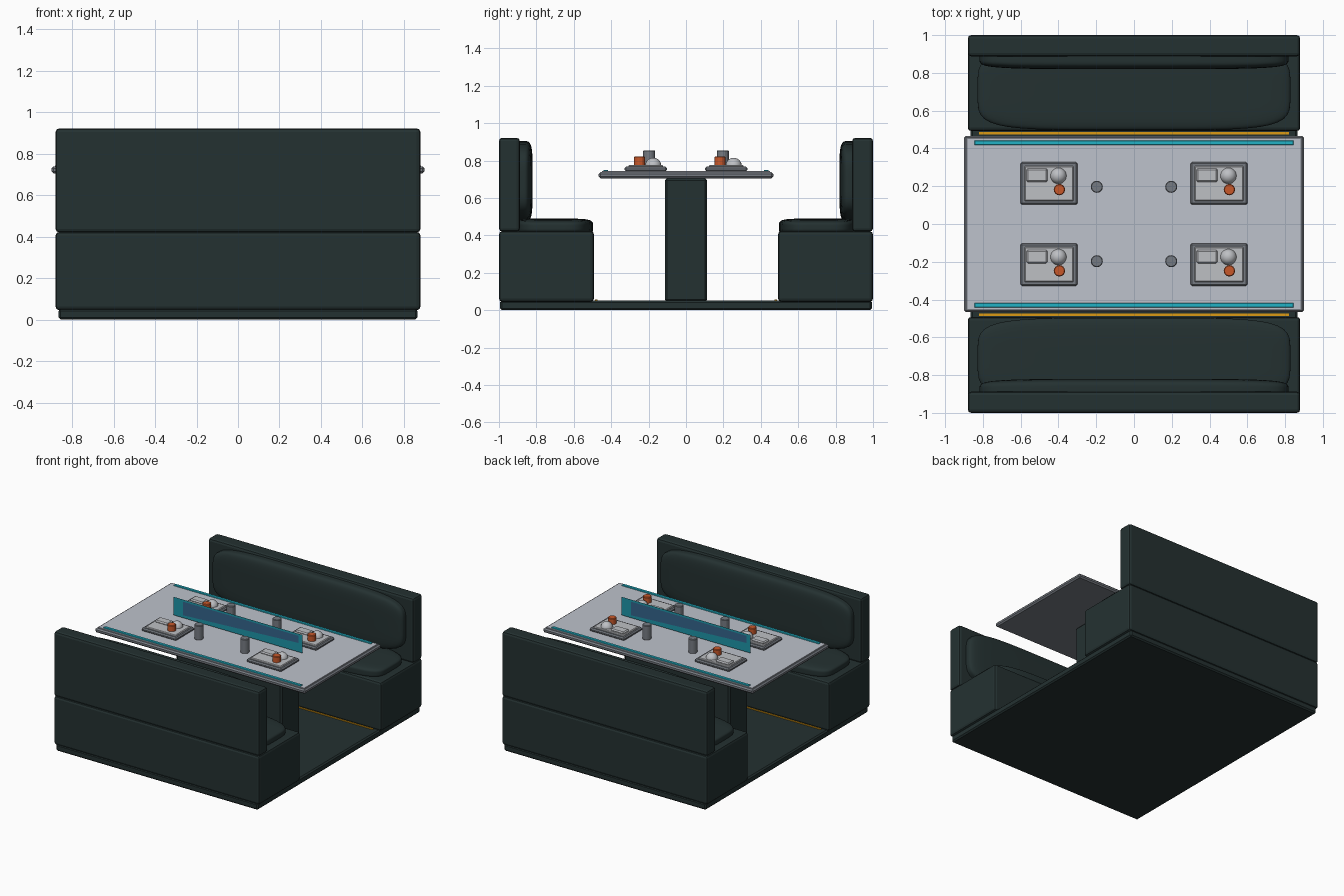
import bpy, bmesh
from mathutils import Vector

if "Cube" in bpy.data.objects:
    bpy.data.objects.remove(bpy.data.objects["Cube"])


def material(name, r, g, b):
    lin = [((c / 255 + 0.055) / 1.055) ** 2.4 if c > 10 else c / 255 / 12.92 for c in (r, g, b)]
    m = bpy.data.materials.new(name)
    m.diffuse_color = (*lin, 1)
    m.use_nodes = True
    m.node_tree.nodes["Principled BSDF"].inputs["Base Color"].default_value = m.diffuse_color
    return m


DARK = material("dark green grey", 36, 49, 49)
TOP = material("light table grey", 190, 194, 204)
RIM = material("mid grey", 118, 123, 130)
PALE = material("pale grey", 190, 192, 196)
CYAN = material("cyan", 34, 178, 198)
TEAL = material("teal", 30, 150, 168)
BLUE = material("steel blue", 52, 100, 140)
ORANGE = material("burnt orange", 200, 88, 42)
AMBER = material("amber", 222, 155, 20)


def finish(bm, name, mats, smooth=False):
    mesh = bpy.data.meshes.new(name)
    bmesh.ops.recalc_face_normals(bm, faces=bm.faces) if len(bm.faces) > 8 else None
    bm.to_mesh(mesh)
    bm.free()
    for m in mats:
        mesh.materials.append(m)
    if smooth:
        for p in mesh.polygons:
            p.use_smooth = True
    ob = bpy.data.objects.new(name, mesh)
    bpy.context.collection.objects.link(ob)
    return ob


def box(name, lo, hi, mat, bevel=0.0, seg=1):
    """Box between two corners, with optional chamfer."""
    bm = bmesh.new()
    bmesh.ops.create_cube(bm, size=1)
    for v in bm.verts:
        v.co = Vector((lo[i] + (hi[i] - lo[i]) * (v.co[i] + 0.5) for i in range(3)))
    if bevel:
        bmesh.ops.bevel(bm, geom=bm.edges[:], offset=bevel, segments=seg, affect='EDGES', profile=0.5)
    return finish(bm, name, [mat])


def pillow(name, centre, half, mat, n=5):
    """Soft cushion: a fine cube pulled onto a superellipsoid."""
    bm = bmesh.new()
    bmesh.ops.create_cube(bm, size=2)
    bmesh.ops.subdivide_edges(bm, edges=bm.edges[:], cuts=15, use_grid_fill=True)
    for v in bm.verts:
        k = sum(abs(c) ** n for c in v.co) ** (1 / n)
        v.co = Vector((centre[i] + half[i] * v.co[i] / k for i in range(3)))
    return finish(bm, name, [mat], True)


def cylinder(name, x, y, z0, z1, r, mat, bevel=0.004):
    bm = bmesh.new()
    bmesh.ops.create_cone(bm, cap_ends=True, segments=16, radius1=r, radius2=r, depth=z1 - z0)
    rims = [e for e in bm.edges if abs(e.verts[0].co.z - e.verts[1].co.z) < 1e-5]
    bmesh.ops.bevel(bm, geom=rims, offset=bevel, segments=1, affect='EDGES')
    bmesh.ops.translate(bm, verts=bm.verts[:], vec=(x, y, (z0 + z1) / 2))
    return finish(bm, name, [mat])


def dome(name, x, y, z, r, mat):
    bm = bmesh.new()
    bmesh.ops.create_uvsphere(bm, u_segments=20, v_segments=12, radius=r)
    bmesh.ops.bisect_plane(bm, geom=bm.verts[:] + bm.edges[:] + bm.faces[:],
                           plane_co=(0, 0, -0.001), plane_no=(0, 0, -1), clear_outer=True)
    bmesh.ops.translate(bm, verts=bm.verts[:], vec=(x, y, z))
    return finish(bm, name, [mat], True)


def span(s, a, b):
    """Order a mirrored y interval."""
    return sorted((s * a, s * b))


# Floor and table pedestal
box("floor", (-0.865, -0.995, 0), (0.865, 0.995, 0.052), DARK, 0.01)
box("pedestal", (-0.45, -0.113, 0.045), (0.45, 0.113, 0.705), DARK, 0.012)

# Benches, one on each side of the table
for side, s in (("front", -1), ("back", 1)):
    y0, y1 = span(s, 0.492, 1.0)
    box(side + "_bench_base", (-0.88, y0, 0.045), (0.88, y1, 0.423), DARK, 0.018, 2)
    y0, y1 = span(s, 0.888, 1.0)
    box(side + "_backrest", (-0.88, y0, 0.42), (0.88, y1, 0.922), DARK, 0.018, 2)
    pillow(side + "_seat_cushion", (0, s * 0.71, 0.445), (0.828, 0.213, 0.045), DARK)
    pillow(side + "_back_cushion", (0, s * 0.88, 0.69), (0.818, 0.06, 0.215), DARK)
    # Amber floor light strip and cyan table strip
    y0, y1 = span(s, 0.474, 0.486)
    box(side + "_floor_strip", (-0.82, y0, 0.05), (0.82, y1, 0.058), AMBER)
    y0, y1 = span(s, 0.417, 0.442)
    box(side + "_table_strip", (-0.845, y0, 0.74), (0.845, y1, 0.751), CYAN, 0.003)

# Table top: grey rim slab with a pale surface plate
box("table_slab", (-0.9, -0.467, 0.705), (0.9, 0.467, 0.739), RIM, 0.01)
box("table_surface", (-0.882, -0.449, 0.73), (0.882, 0.449, 0.744), TOP)

# Place settings: four identical trays and four cups
for i, (sx, sy) in enumerate(((-1, -1), (1, -1), (-1, 1), (1, 1))):
    x, y, k = 0.45 * sx, 0.215 * sy, str(i + 1)
    box("tray_base_" + k, (x - 0.15, y - 0.113, 0.743), (x + 0.15, y + 0.113, 0.768), RIM, 0.008)
    box("tray_inlay_" + k, (x - 0.13, y - 0.093, 0.76), (x + 0.13, y + 0.093, 0.776), PALE, 0.005)
    box("side_dish_" + k, (x - 0.12, y + 0.007, 0.77), (x - 0.007, y + 0.078, 0.79), PALE, 0.008)
    dome("food_dome_" + k, x + 0.05, y + 0.04, 0.772, 0.043, PALE)
    cylinder("orange_pot_" + k, x + 0.055, y - 0.033, 0.77, 0.822, 0.03, ORANGE)
    cylinder("cup_" + k, 0.197 * sx, 0.197 * sy, 0.742, 0.855, 0.032, RIM)

# Paper-thin display panel over the table, one skin per side
for side, s in (("front", -1), ("back", 1)):
    bm = bmesh.new()

    def face(points, index):
        f = bm.faces.new([bm.verts.new((-s * u, s * 0.001, z)) for u, z in points])
        f.material_index = index

    a, b, lo, hi = -0.47, 0.52, 0.775, 0.88
    face([(-0.55, 0.755), (a, lo), (a, hi), (-0.55, 0.895)], 0)
    face([(-0.55, 0.755), (0.55, 0.755), (b, lo), (a, lo)], 0)
    face([(-0.55, 0.895), (a, hi), (b, hi), (0.55, 0.895)], 0)
    face([(0.55, 0.755), (0.55, 0.895), (b, hi), (b, lo)], 0)
    face([(a, lo), (b, lo), (b, 0.825)], 0)
    face([(a, lo), (b, 0.825), (b, hi), (a, hi)], 1)
    for f in bm.faces:
        f.normal_update()
        if f.normal.y * s < 0:
            f.normal_flip()
    finish(bm, side + "_display_panel", [TEAL, BLUE])
